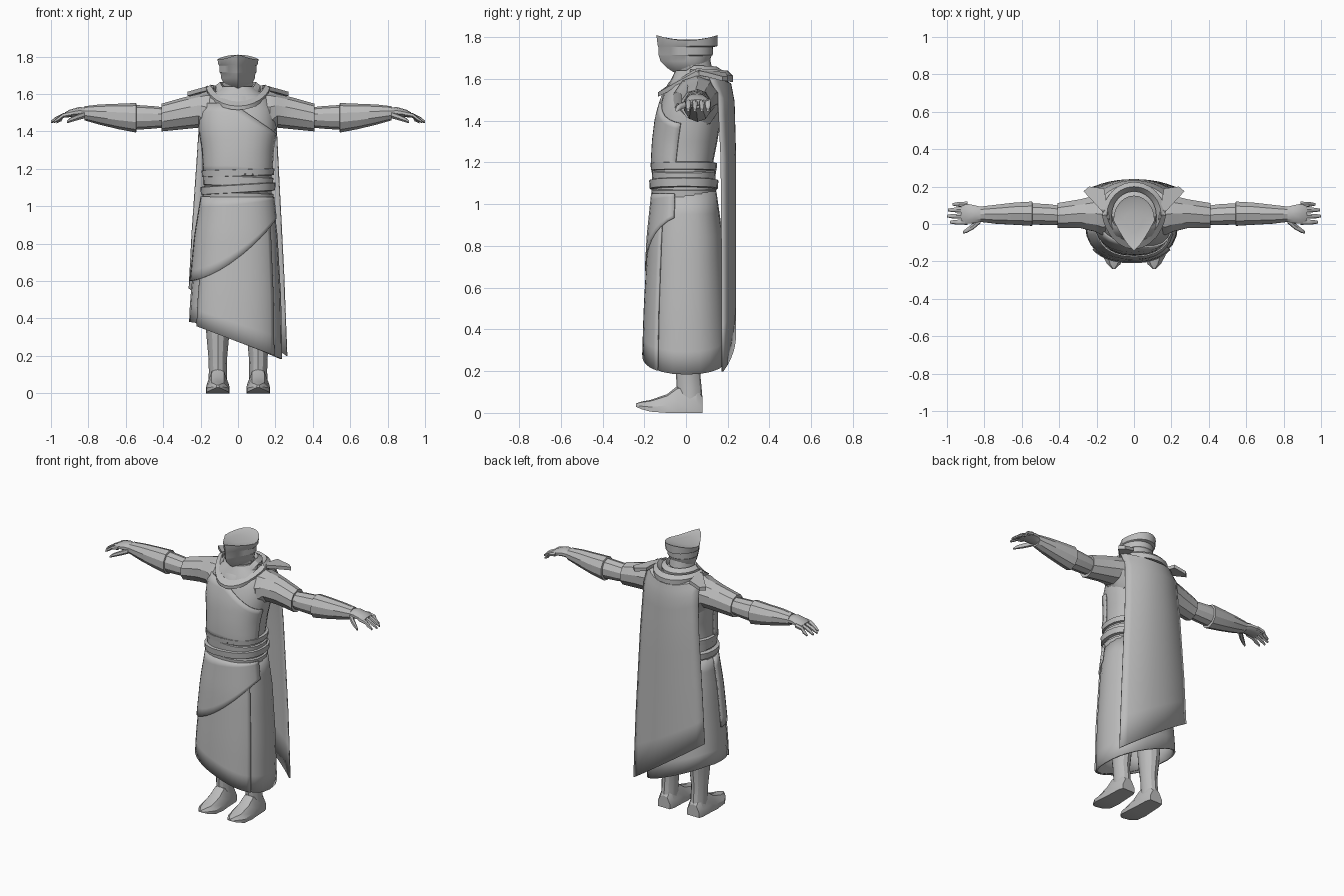
import bpy, bmesh, math
from math import sin, cos, pi, radians

if "Cube" in bpy.data.objects:
    bpy.data.objects.remove(bpy.data.objects["Cube"])

grey = bpy.data.materials.new("cloth_grey")
grey.diffuse_color = (0.5, 0.5, 0.5, 1)
grey.use_nodes = True
grey.node_tree.nodes["Principled BSDF"].inputs["Base Color"].default_value = grey.diffuse_color


def surface(name, rows, wrap=True, caps=True, thick=0, angle=30, loop=False):
    """Skin a list of equal-length point rows."""
    bm = bmesh.new()
    v = [[bm.verts.new(p) for p in r] for r in rows]
    n = len(rows[0])
    for i in range(len(v) if loop else len(v) - 1):
        a, b = v[i], v[(i + 1) % len(v)]
        for j in range(n if wrap else n - 1):
            k = (j + 1) % n
            bm.faces.new((a[j], a[k], b[k], b[j]))
    if wrap and caps and not loop:
        bm.faces.new(v[0][::-1])
        bm.faces.new(v[-1])
    bmesh.ops.recalc_face_normals(bm, faces=bm.faces)
    me = bpy.data.meshes.new(name)
    bm.to_mesh(me)
    bm.free()
    ob = bpy.data.objects.new(name, me)
    bpy.context.collection.objects.link(ob)
    me.materials.append(grey)
    if thick:
        m = ob.modifiers.new("thickness", 'SOLIDIFY')
        m.thickness, m.offset = thick, 0
    bpy.ops.object.select_all(action='DESELECT')
    ob.select_set(True)
    bpy.context.view_layer.objects.active = ob
    bpy.ops.object.shade_smooth_by_angle(angle=radians(angle))
    return ob


def lerp(table, z):
    """Interpolate rows of (z, values...) sorted by z."""
    z = max(table[0][0], min(table[-1][0], z))
    for a, b in zip(table, table[1:]):
        if z <= b[0]:
            t = (z - a[0]) / (b[0] - a[0])
            return [p + (q - p) * t for p, q in zip(a[1:], b[1:])]


def outline(table, a, z, off=0):
    """Point on a body section; angle 0 faces front, positive towards +x."""
    xl, xr, yf, yb = lerp(table, z)
    cx, cy = (xl + xr) / 2, (yf + yb) / 2
    s, c = sin(a), cos(a)
    s, c = math.copysign(abs(s) ** .85, s), math.copysign(abs(c) ** .85, c)
    return (cx + s * ((xr - xl) / 2 + off), cy - c * ((yb - yf) / 2 + off), z)


def patch(name, table, a0, a1, lo, hi, off, n=14, m=8):
    """Thin layer lying over a body section between two height rules."""
    rows = []
    for i in range(m + 1):
        r = []
        for j in range(n + 1):
            a = radians(a0 + (a1 - a0) * j / n)
            x = outline(table, a, 1)[0]
            l, h = lo(x), hi(x)
            r.append(outline(table, a, l + (max(h, l + .002) - l) * i / m, off))
        rows.append(r)
    return surface(name, rows, wrap=False, thick=.01)


# Torso
TORSO = [(1.02, -.18, .18, -.15, .14), (1.2, -.18, .18, -.16, .13), (1.3, -.185, .185, -.155, .15),
         (1.42, -.205, .205, -.14, .17), (1.52, -.2, .2, -.11, .185), (1.58, -.17, .17, -.08, .185),
         (1.62, -.11, .11, -.06, .16), (1.64, -.08, .08, -.05, .12)]
AN = [2 * pi * k / 24 for k in range(24)]
surface("torso", [[outline(TORSO, a, r[0]) for a in AN] for r in TORSO])
patch("tunic_overlap", TORSO, -85, 80, lambda x: 1.17,
      lambda x: min(1.55, 1.37 + (.2 - x) * .8), .004)

# Skirt, front apron and wrapped flap
SKIRT = [(.18, -.265, .23, -.2, .205), (.5, -.25, .225, -.19, .19),
         (.85, -.215, .205, -.17, .17), (1.06, -.18, .18, -.148, .14)]


def hem(x):
    return max(.18, min(.38, .28 - .42 * x))


rows = []
for i in range(9):
    r = []
    for a in AN:
        h = hem(outline(SKIRT, a, .25)[0])
        r.append(outline(SKIRT, a, h + (1.06 - h) * i / 8))
    rows.append(r)
surface("skirt", rows, caps=False, thick=.012)
patch("front_apron", SKIRT, -52, 52, lambda x: hem(x * 1.2), lambda x: 1.05, .008)
patch("wrap_flap", SKIRT, -88, 75, lambda x: .6 + .36 * ((x + .2) / .4) ** 1.6 if x > -.2 else .6,
      lambda x: 1.05, .014)

# Sash bands
for k, (z, h, off, tilt) in enumerate([(1.18, .022, .012, .03), (1.135, .034, .006, -.05),
                                       (1.095, .026, .018, .06), (1.055, .022, .008, -.03)]):
    rows = []
    for dz, d in ((-h, -.01), (-h * .8, off), (h * .7, off + .003), (h, -.01)):
        r = []
        for a in AN:
            x, y, _ = outline(TORSO, a, 1.12, d)
            r.append((x, y, z + dz + tilt * x))
        rows.append(r)
    surface("sash_band_%d" % k, rows, loop=True)

# Cape
CAPE = [(0, .165, .165, .06), (.02, .2, .212, .11), (.09, .2, .228, .155),
        (.3, .215, .235, .17), (.7, .245, .235, .175), (1, .262, .235, .175)]
rows = []
for i in range(13):
    t = (0, .02, .05, .09, .15, .22, .3, .4, .5, .6, .7, .85, 1)[i]
    w, yc, ye = lerp(CAPE, t)
    r = []
    for j in range(13):
        u = j / 6 - 1
        top = 1.6 + .04 * u * u
        r.append((w * u, yc + (ye - yc) * abs(u) ** 2.2, top + (.38 - .69 * w * u - top) * t))
    rows.append(r)
surface("cape", rows, wrap=False, thick=.01)


# Collar folds: front, side and back points of each loop
def collar(name, rings):
    rows = []
    for yf, zf, w, zs, yb, zb in rings:
        r = []
        for a in AN:
            c = cos(a)
            f = max(0, c) ** 1.3
            b = max(0, -c) ** 1.3
            ym = (yf + yb) / 2
            r.append((w * sin(a), ym + (yf - ym) * (f if c > 0 else 0) + (yb - ym) * (abs(c) if c < 0 else 0),
                      zs + (zf - zs) * f + (zb - zs) * b))
        rows.append(r)
    surface(name, rows, loop=True)


collar("cowl_outer", [(-.135, 1.515, .165, 1.6, .225, 1.585), (-.135, 1.535, .17, 1.635, .225, 1.615),
                      (-.1, 1.56, .145, 1.65, .2, 1.64), (-.08, 1.54, .11, 1.61, .17, 1.6)])
collar("cowl_inner", [(-.1, 1.55, .12, 1.62, .17, 1.6), (-.085, 1.58, .12, 1.645, .175, 1.64),
                      (-.065, 1.6, .095, 1.665, .145, 1.66), (-.05, 1.58, .08, 1.63, .12, 1.62)])


# Neck and masked head with a ridge down the front
def head_ring(z, w, yf, yb, dip=0):
    r = []
    for a in AN:
        s, c = sin(a), cos(a)
        y = .02 + (yf - .02) * (1 - abs(s) ** 1.35) if c > 0 else .02 - (yb - .02) * c
        r.append((w * s, y, z - dip * (1 - min(1, abs((y - .005) / .145)) ** 2)))
    return r


surface("neck", [head_ring(*r) for r in [(1.58, .075, -.06, .12), (1.64, .075, -.055, .12),
        (1.65, .082, -.06, .125), (1.675, .08, -.06, .12), (1.72, .08, -.05, .11)]])
surface("masked_head", [head_ring(*r) for r in [
    (1.63, .045, -.055, .07), (1.652, .075, -.09, .1), (1.685, .09, -.122, .113), (1.71, .093, -.13, .122),
    (1.715, .098, -.132, .128), (1.752, .1, -.132, .13), (1.757, .105, -.135, .15),
    (1.81, .11, -.142, .152, .025), (1.808, .095, -.125, .135, .025), (1.8, .05, -.06, .07, .012)]])


def arm_rings(s, rings, n=10):
    return [[(s * x, y + ry * cos(2 * pi * k / n + .3), z + rz * sin(2 * pi * k / n + .3))
             for k in range(n)] for x, y, z, ry, rz in rings]


for s, side in ((-1, "right"), (1, "left")):
    # Sleeve, forearm, bracer and hand
    surface(side + "_sleeve", arm_rings(s, [
        (.1, .05, 1.48, .1, .13), (.17, .05, 1.49, .115, .125), (.21, .055, 1.51, .1, .09),
        (.29, .055, 1.497, .08, .085), (.41, .045, 1.474, .07, .074), (.405, .045, 1.474, .058, .06)]))
    surface(side + "_forearm", arm_rings(s, [
        (.36, .045, 1.475, .05, .05), (.45, .05, 1.475, .058, .06), (.57, .055, 1.475, .06, .068)]))
    surface(side + "_bracer", arm_rings(s, [
        (.54, .055, 1.475, .055, .06), (.545, .055, 1.473, .068, .079), (.64, .055, 1.48, .062, .068),
        (.74, .052, 1.49, .053, .054), (.82, .052, 1.497, .043, .038), (.82, .052, 1.497, .035, .03)]))
    surface(side + "_hand", arm_rings(s, [
        (.8, .052, 1.497, .036, .03), (.85, .052, 1.503, .05, .027), (.9, .056, 1.496, .056, .02),
        (.925, .056, 1.488, .05, .014)]))
    for k, (y, tip) in enumerate([(.01, .985), (.042, 1.0), (.075, .995), (.105, .97)]):
        surface("%s_finger_%d" % (side, k), arm_rings(s, [
            (.89, y, 1.494, .015, .014), (.935, y, 1.485, .014, .013),
            (tip - .025, y, 1.466, .012, .012), (tip, y, 1.45, .007, .007)], 6), angle=50)
    surface(side + "_thumb", arm_rings(s, [
        (.82, .025, 1.488, .022, .018), (.86, -.012, 1.475, .018, .016),
        (.895, -.035, 1.462, .013, .013), (.915, -.045, 1.45, .007, .007)], 6), angle=50)

    # Shoulder fold of the cape
    surface(side + "_cape_fold", [[(s * x, y, z + dz) for x, y, dz in (
        (.13, .02, .035), (.2, .1, .02), (.27, .175, 0), (.24, .2, 0), (.16, .19, .02))]
        for z in (1.59, 1.612)])

    # Boot shaft
    surface(side + "_boot_shaft", [[(s * .108 + rx * sin(a), y - ry * cos(a), z) for a in AN[::2]]
            for z, rx, y, ry in [(.04, .05, .02, .06), (.12, .048, .015, .06), (.19, .05, .01, .058),
                                 (.3, .06, .01, .072), (.35, .064, .01, .075), (.6, .075, .01, .085)]])
    # Shoe with upturned toe
    surface(side + "_shoe", [[(s * .108 + w * u, y, b + (h - b) * q) for u, q in (
        (-1, 0), (1, 0), (1, .4), (.55, .9), (0, 1), (-.55, .9), (-1, .4))]
        for y, w, b, h in [(.08, .045, 0, .08), (.05, .054, 0, .13), (-.04, .058, 0, .13),
                           (-.09, .062, 0, .09), (-.17, .06, .006, .062), (-.215, .035, .018, .054),
                           (-.24, .008, .03, .045)]])
